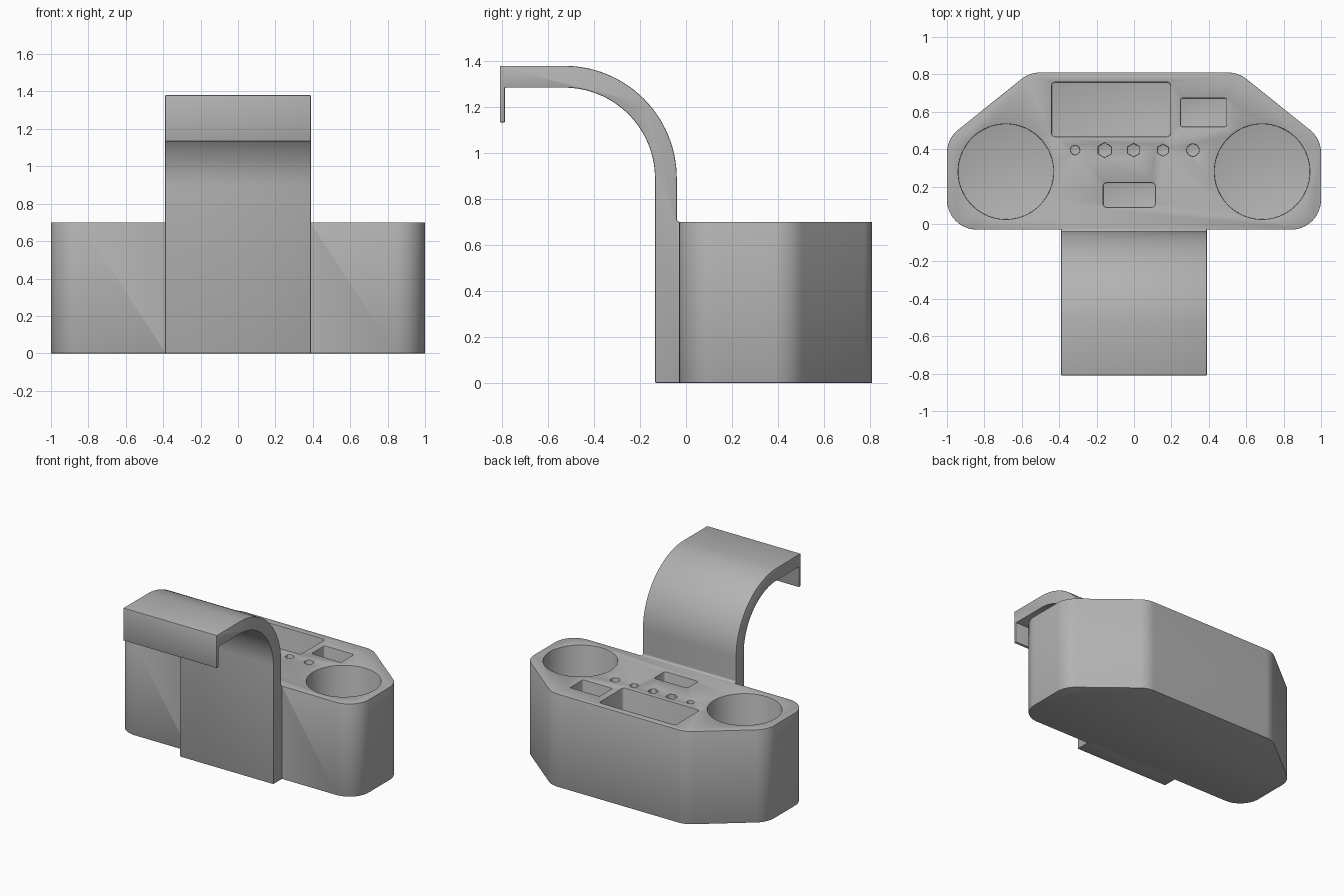
import bpy, bmesh, math
from mathutils import Vector, Matrix

if "Cube" in bpy.data.objects:
    bpy.data.objects.remove(bpy.data.objects["Cube"])

grey = bpy.data.materials.new("plain grey")
grey.diffuse_color = (0.45, 0.45, 0.45, 1)
grey.use_nodes = True
grey.node_tree.nodes["Principled BSDF"].inputs["Base Color"].default_value = grey.diffuse_color


def rounded(corners, segs=8):
    """Outline from (x, y, radius) corners, each replaced by a tangent arc."""
    out = []
    for i, (x, y, r) in enumerate(corners):
        p = Vector((x, y))
        a = (Vector(corners[i - 1][:2]) - p).normalized()
        b = (Vector(corners[(i + 1) % len(corners)][:2]) - p).normalized()
        if r == 0:
            out.append(p)
            continue
        half = a.angle(b) / 2
        centre = p + (a + b).normalized() * r / math.sin(half)
        start = p + a * r / math.tan(half) - centre
        end = p + b * r / math.tan(half) - centre
        sweep = math.atan2(start.x * end.y - start.y * end.x, start.dot(end))
        for k in range(segs + 1):
            out.append(centre + Matrix.Rotation(sweep * k / segs, 2) @ start)
    return out


def prism(name, pts, lo, hi, place):
    """Extrude an outline from lo to hi; place maps (u, v, w) to a position."""
    bm = bmesh.new()
    base = bm.faces.new([bm.verts.new(place(p[0], p[1], lo)) for p in pts])
    top = bmesh.ops.extrude_face_region(bm, geom=[base])
    move = Vector(place(0, 0, hi)) - Vector(place(0, 0, lo))
    bmesh.ops.translate(bm, vec=move,
                        verts=[v for v in top["geom"] if isinstance(v, bmesh.types.BMVert)])
    bmesh.ops.recalc_face_normals(bm, faces=bm.faces[:])
    mesh = bpy.data.meshes.new(name)
    bm.to_mesh(mesh)
    bm.free()
    mesh.materials.append(grey)
    ob = bpy.data.objects.new(name, mesh)
    bpy.context.collection.objects.link(ob)
    return ob


def apply(ob, kind, **settings):
    mod = ob.modifiers.new(kind, kind)
    for key, value in settings.items():
        setattr(mod, key, value)
    bpy.context.view_layer.objects.active = ob
    bpy.ops.object.modifier_apply(modifier=mod.name)


def combine(ob, other, operation):
    apply(ob, 'BOOLEAN', operation=operation, solver='EXACT', object=other)
    bpy.data.objects.remove(other)


def upright(u, v, w):
    return (u, v, w)


def sideways(u, v, w):
    return (w, u, v)


def ring(x, y, r, n):
    return [(x + r * math.sin(2 * math.pi * k / n), y + r * math.cos(2 * math.pi * k / n))
            for k in range(n)]


def rect(x0, x1, y0, y1, r=0.018):
    return rounded([(x0, y0, r), (x1, y0, r), (x1, y1, r), (x0, y1, r)], 5)


# Organiser block
outline = [(-1, -0.03, 0.16), (1, -0.03, 0.16), (1, 0.456, 0.16),
           (0.558, 0.81, 0.16), (-0.558, 0.81, 0.16), (-1, 0.456, 0.16)]
body = prism("organiser_body", rounded(outline, 12), 0, 0.70, upright)

# Pockets: cup wells, trays and small tool holes, with their floor heights
pockets = [
    (ring(-0.685, 0.28, 0.255, 80), 0.10),
    (ring(0.685, 0.28, 0.255, 80), 0.10),
    (rect(-0.44, 0.195, 0.467, 0.758), 0.10),
    (rect(0.25, 0.495, 0.52, 0.673, 0.01), 0.10),
    (rect(-0.165, 0.113, 0.09, 0.22), 0.10),
    (ring(-0.315, 0.395, 0.025, 24), 0.10),
    (ring(-0.157, 0.395, 0.040, 6), 0.10),
    (ring(-0.002, 0.395, 0.036, 6), 0.10),
    (ring(0.155, 0.395, 0.032, 6), 0.10),
    (ring(0.315, 0.395, 0.033, 24), 0.10),
]
for pts, floor in pockets:
    combine(body, prism("pocket_cutter", pts, floor, 0.8, upright), 'DIFFERENCE')
apply(body, 'BEVEL', width=0.007, segments=2, limit_method='ANGLE',
      angle_limit=math.radians(50))

# Hanging hook: back plate, quarter bend, flat top and thin lip
profile = rounded([(-0.135, 0, 0), (-0.02, 0, 0), (-0.02, 0.70, 0),
                   (-0.04, 0.70, 0.015), (-0.04, 1.38, 0.49), (-0.81, 1.38, 0),
                   (-0.81, 1.133, 0), (-0.788, 1.133, 0), (-0.788, 1.285, 0),
                   (-0.135, 1.285, 0.395)], 28)
hook = prism("hanging_hook", profile, -0.39, 0.39, sideways)
apply(hook, 'BEVEL', width=0.006, segments=2, limit_method='ANGLE',
      angle_limit=math.radians(50))
combine(body, hook, 'UNION')

bpy.ops.object.select_all(action='DESELECT')
body.select_set(True)
bpy.context.view_layer.objects.active = body
bpy.ops.object.shade_smooth_by_angle(angle=math.radians(30))
